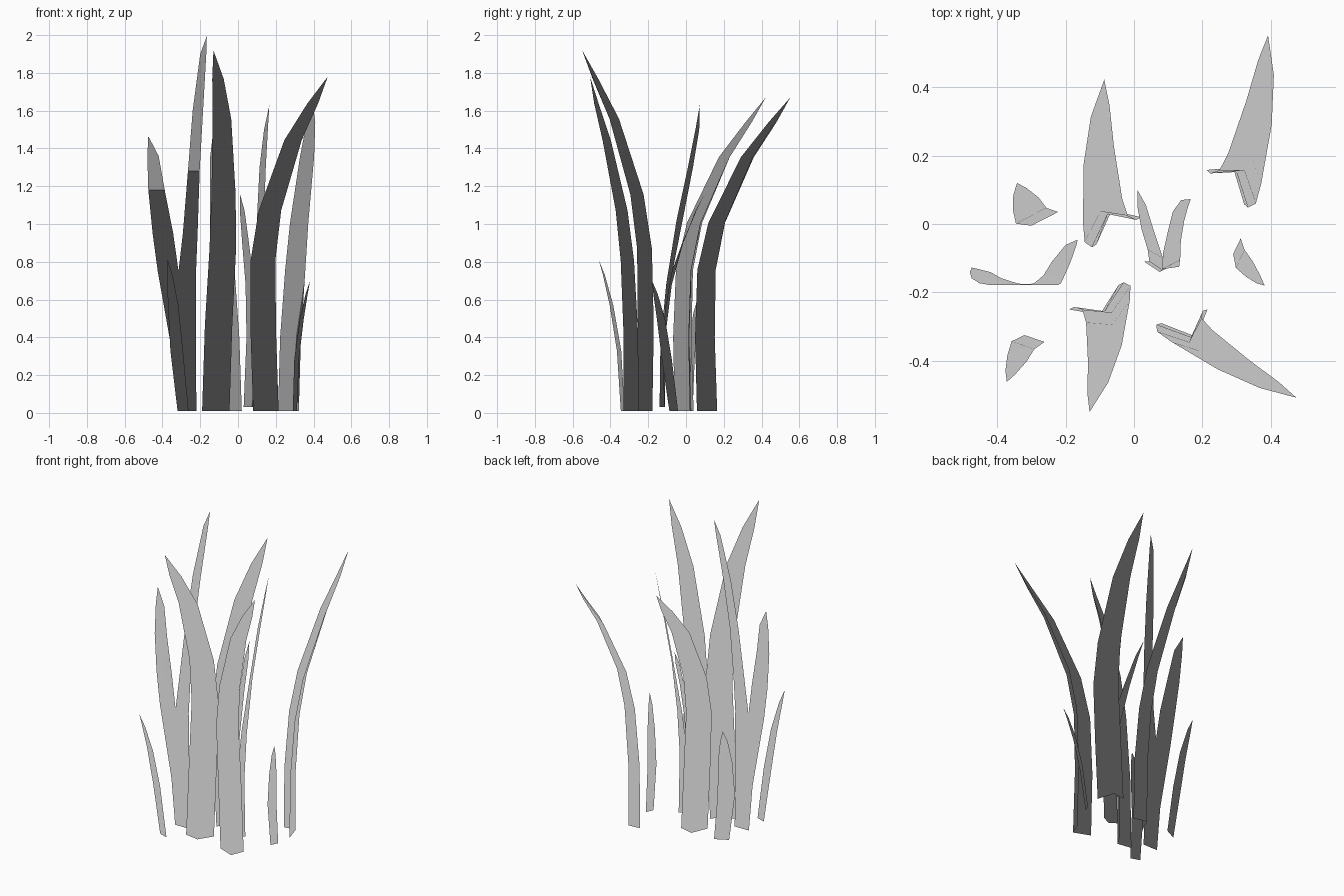
import bpy
from mathutils import Vector

if "Cube" in bpy.data.objects:
    bpy.data.objects.remove(bpy.data.objects["Cube"])

UP = Vector((0, 0, 1))


def mesh_object(name, rows, inward):
    """Ribbon from rows of equal point count; a one-point last row is the tip.
    Shading normals point up, as is usual for foliage, tilted a hair to the upper side."""
    verts, faces, prev = [], [], None
    for row in rows:
        ids = list(range(len(verts), len(verts) + len(row)))
        verts += [Vector(p) for p in row]
        if prev:
            for i in range(len(prev) - 1):
                if len(ids) == 1:
                    faces.append([prev[i], prev[i + 1], ids[0]])
                else:
                    faces.append([prev[i], prev[i + 1], ids[i + 1], ids[i]])
        prev = ids
    inside = Vector((inward[0], inward[1], 0)).normalized()
    normals = []
    for f in faces:
        a, b, c = (verts[i] for i in f[:3])
        n = (b - a).cross(c - a).normalized()
        if n.z + .1 * n.dot(inside) < 0:
            f.reverse()
            n = -n
        flat = Vector((n.x, n.y, 0))
        normals += [(UP + flat * .004).normalized()] * len(f)
    me = bpy.data.meshes.new(name)
    me.from_pydata([tuple(v) for v in verts], [], faces)
    me.update()
    for p in me.polygons:
        p.use_smooth = True
    me.normals_split_custom_set([tuple(n) for n in normals])
    ob = bpy.data.objects.new(name, me)
    bpy.context.collection.objects.link(ob)


# Blade growth profiles: height fraction, width, lean, sideways drift, fold depth
TALL = [(0, 1, 0, 0, 1), (.235, 1, 0, .1, .95), (.45, .97, .06, .26, .85),
        (.60, .88, .19, .3, .75), (.81, .68, .55, .27, .5), (.92, .42, .82, .15, .25)]
SMALL = [(0, 1, 0, 0, 0), (.4, 1.15, .2, .3, 0), (.7, .95, .5, .2, 0), (.9, .5, .8, .1, 0)]


def blade(name, profile, left, right, tip, height, crease=None):
    a, b, t = Vector(left), Vector(right), Vector(tip)
    mid, across = (a + b) / 2, b - a
    fold = Vector(crease) - mid if crease else None
    lean = t - mid
    rows = []
    for h, w, f, d, k in profile:
        c = mid + lean * f + across * d
        z = .01 + (height - .01) * h
        pts = [c - across * w / 2, c + across * w / 2]
        if fold:
            pts.insert(1, c + fold * k)
        rows.append([(p.x, p.y, z) for p in pts])
    rows.append([(t.x, t.y, height)])
    mesh_object(name, rows, -lean)


# Tall folded blades
for name, l, r, tip, h, c in [
    ("tall_blade_front", (-.19, -.25), (-.045, -.178), (-.13, -.55), 1.92, (-.10, -.265)),
    ("tall_blade_front_right", (.215, -.25), (.08, -.29), (.475, -.508), 1.78, (.182, -.33)),
    ("tall_blade_back_right", (.212, .158), (.322, .058), (.392, .552), 1.67, (.29, .165)),
    ("tall_blade_back", (.02, .02), (-.11, -.06), (-.087, .422), 1.67, (-.065, .04)),
]:
    blade(name, TALL, l, r, tip, h, c)

# Small flat blades
for name, l, r, tip, h in [
    ("small_blade_front_left", (-.262, -.345), (-.32, -.325), (-.372, -.462), .81),
    ("small_blade_right", (.312, -.042), (.29, -.088), (.382, -.18), .70),
    ("small_blade_left", (-.222, .035), (-.30, -.005), (-.342, .12), .76),
]:
    blade(name, SMALL, l, r, tip, h)

# Wide forked sheet on the left: its depth depends only on height
CURVE = [(0, -.175), (.75, -.178), (1.0, -.172), (1.27, -.152), (1.6, -.11), (2.0, -.045)]


def depth(z):
    for (z0, y0), (z1, y1) in zip(CURVE, CURVE[1:]):
        if z <= z1:
            return y0 + (y1 - y0) * (z - z0) / (z1 - z0)
    return CURVE[-1][1]


for name, rows, (tx, tz) in [
    ("forked_blade_left_short", [(.01, -.32, -.27), (.3, -.345, -.28), (.75, -.425, -.315),
                                 (.95, -.452, -.343), (1.18, -.475, -.388), (1.36, -.48, -.42)],
     (-.475, 1.465)),
    ("forked_blade_left_long", [(.01, -.27, -.22), (.3, -.28, -.223), (.75, -.315, -.222),
                                (.95, -.292, -.214), (1.28, -.265, -.203), (1.6, -.24, -.185),
                                (1.9, -.20, -.168)], (-.165, 1.995)),
]:
    mesh_object(name, [[(a, depth(z), z), (b, depth(z), z)] for z, a, b in rows]
                + [[(tx, depth(tz), tz)]], (0, 1))

# Thin forked blade in the middle: z, then both edges as x, y
for name, rows, tip in [
    ("forked_blade_middle_short", [(.03, .03, -.11, .075, -.14), (.4, .045, -.11, .083, -.135),
                                   (.68, .04, -.075, .085, -.10), (.9, .022, -.015, .058, -.02),
                                   (1.07, .01, .05, .035, .055)], (.01, .10, 1.16)),
    ("forked_blade_middle_long", [(.03, .075, -.14, .13, -.112), (.4, .083, -.132, .132, -.125),
                                  (.68, .085, -.085, .135, -.105), (1.02, .10, -.018, .137, -.05),
                                  (1.3, .114, .037, .147, .01), (1.5, .138, .07, .158, .05)],
     (.166, .073, 1.63)),
]:
    mesh_object(name, [[(a, b, z), (c, d, z)] for z, a, b, c, d in rows] + [[tip]], (-1, -1))
